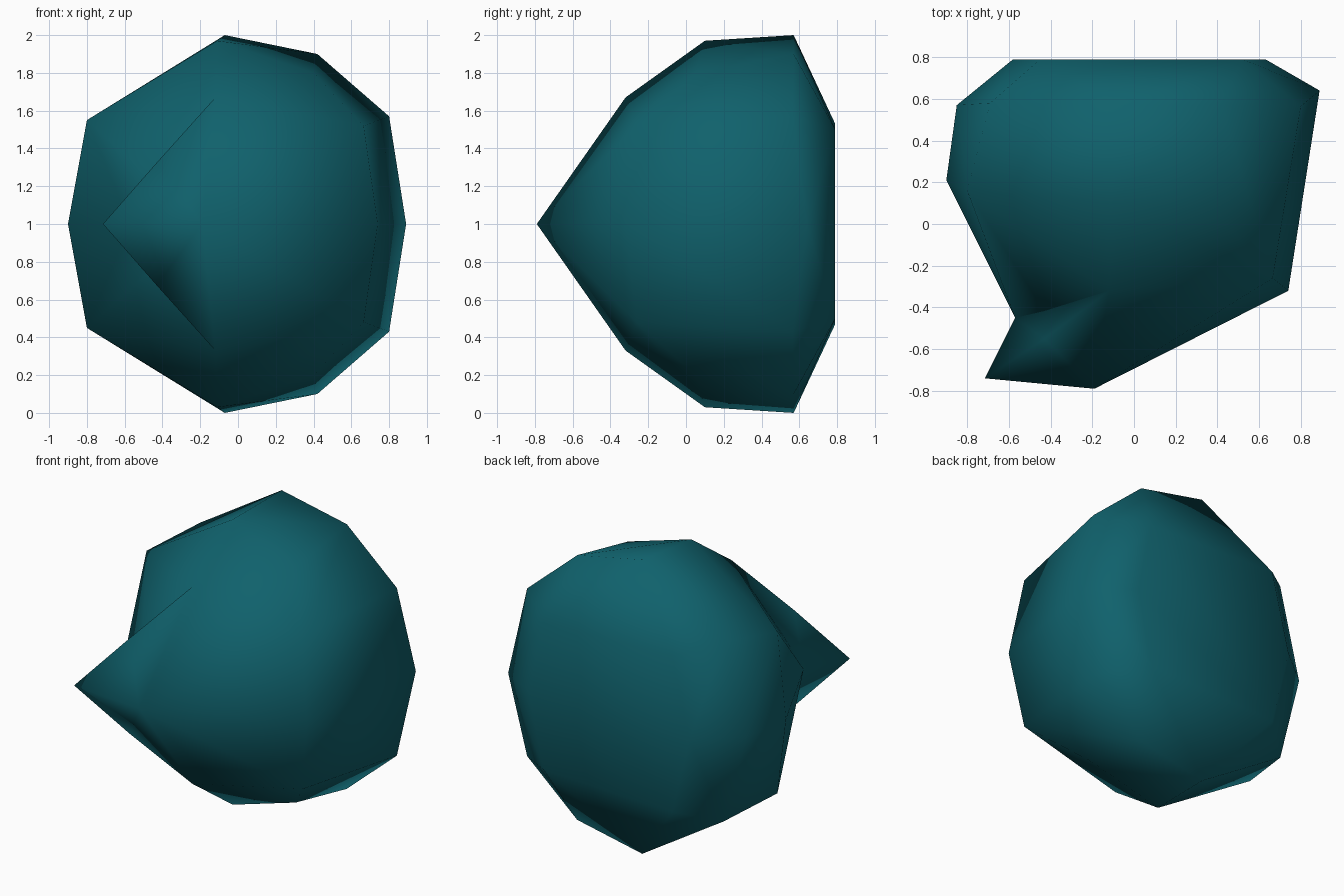
import bpy
import bmesh
from mathutils import Vector

cube = bpy.data.objects.get("Cube")
if cube:
    bpy.data.objects.remove(cube, do_unlink=True)

teal = bpy.data.materials.new("deep_teal")
teal.use_nodes = True
colour = (0.005, 0.12, 0.15, 1.0)
teal.diffuse_color = colour
teal.node_tree.nodes["Principled BSDF"].inputs["Base Color"].default_value = colour

CENTRE = Vector((0, 0, 1))
bm = bmesh.new()


def point(x, y, z=0.0):
    return bm.verts.new(CENTRE + Vector((x, y, z)))


def pair(x, y, z):
    """A point above the middle plane and its mirror below."""
    return point(x, y, z), point(x, y, -z)


# Outline of the body in the middle plane
notch = point(-0.57, -0.45)
chin = point(-0.19, -0.79)
for x, y in [(-0.9, 0.21), (-0.85, 0.57), (-0.58, 0.79),
             (0.63, 0.79), (0.89, 0.64), (0.74, -0.32)]:
    point(x, y)

# Mirrored upper and lower corners of the body
brow = pair(-0.12, -0.32, 0.67)
for corner in [(-0.11, 0.10, 0.97), (-0.07, 0.57, 1.0), (0.42, 0.57, 0.9),
               (0.80, 0.565, 0.57), (-0.80, 0.16, 0.55), (-0.69, 0.58, 0.61),
               (-0.45, 0.79, 0.53), (0.52, 0.79, 0.5), (0.665, -0.26, 0.52),
               (0.40, 0.05, 0.80)]:
    pair(*corner)

# Rounded body skin
hull = bmesh.ops.convex_hull(bm, input=bm.verts[:])
loose = {v for v in hull["geom_interior"] if isinstance(v, bmesh.types.BMVert)}
bmesh.ops.delete(bm, geom=list(loose), context='VERTS')

# Open the body where the beak grows out
root = {notch, chin, *brow}
opening = [f for f in bm.faces if set(f.verts) <= root]
bmesh.ops.delete(bm, geom=opening, context='FACES')

# Beak with a ridge running from the brow to the tip
tip = point(-0.715, -0.74)
ridge = pair(-0.43, -0.55, 0.325)
for r, b in zip(ridge, brow):
    for tri in [(tip, r, chin), (r, b, chin), (tip, notch, r), (r, notch, b)]:
        bm.faces.new(tri)

bmesh.ops.recalc_face_normals(bm, faces=bm.faces[:])
for f in bm.faces:
    f.smooth = True

mesh = bpy.data.meshes.new("beaked_body")
bm.to_mesh(mesh)
bm.free()
mesh.materials.append(teal)
body = bpy.data.objects.new("beaked_body", mesh)
bpy.context.collection.objects.link(body)
